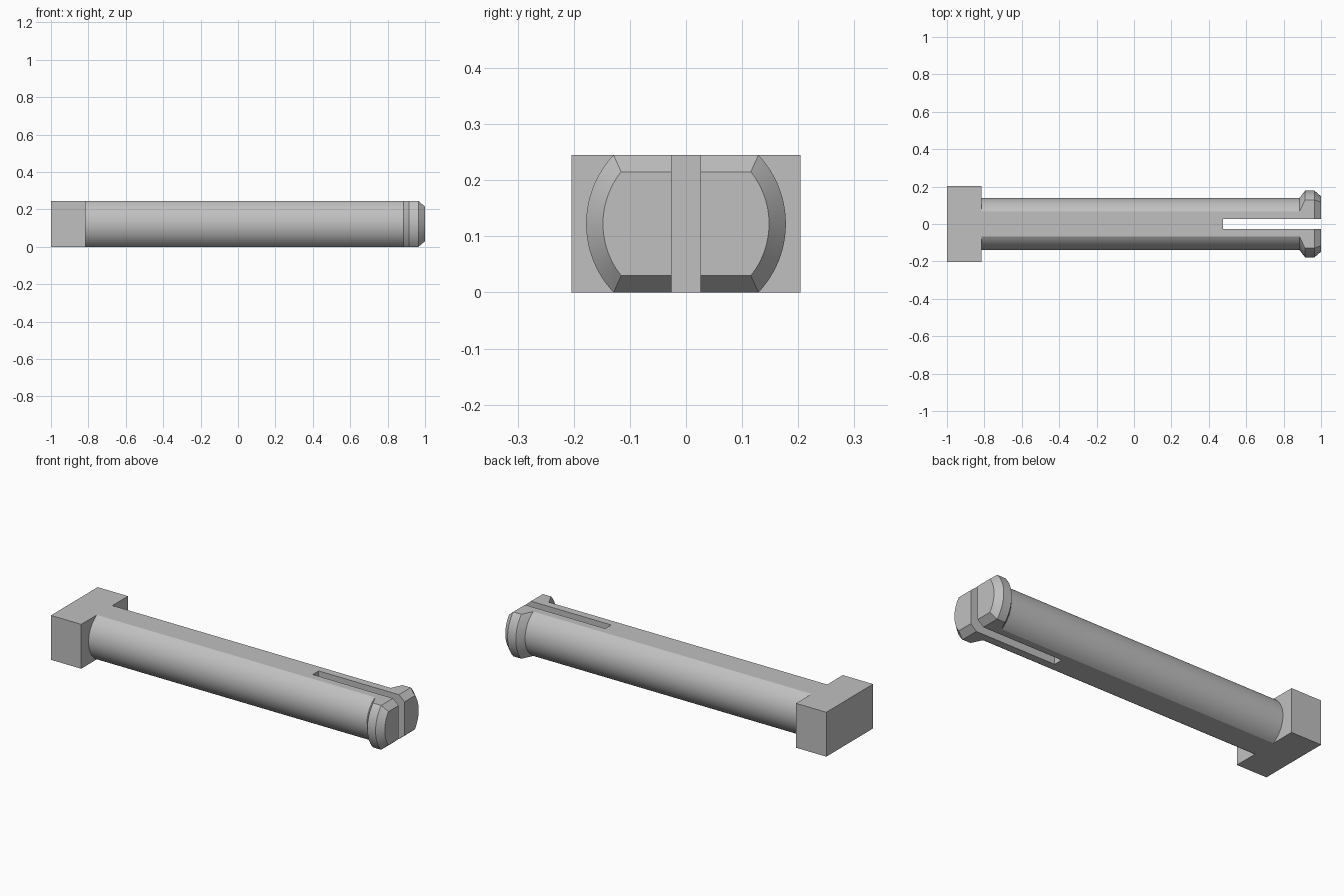
import bpy
import bmesh
from math import asin, sin, cos

if "Cube" in bpy.data.objects:
    bpy.data.objects.remove(bpy.data.objects["Cube"], do_unlink=True)

HALF = 0.1225      # half the height of the flattened pin
HEAD_X = -0.815    # where the head meets the shaft
ARC = 24           # segments in each rounded side

grey = bpy.data.materials.new("plain grey")
grey.use_nodes = True
colour = (0.53, 0.53, 0.53, 1)
grey.diffuse_color = colour
grey.node_tree.nodes["Principled BSDF"].inputs["Base Color"].default_value = colour


def make_object(name, bm, material=None):
    bmesh.ops.recalc_face_normals(bm, faces=bm.faces)
    mesh = bpy.data.meshes.new(name)
    bm.to_mesh(mesh)
    bm.free()
    obj = bpy.data.objects.new(name, mesh)
    bpy.context.collection.objects.link(obj)
    if material:
        mesh.materials.append(material)
    return obj


def box(name, x0, x1, half_y, z0, z1, material=None):
    bm = bmesh.new()
    bmesh.ops.create_cube(bm, size=1)
    for v in bm.verts:
        v.co = (x1 if v.co.x > 0 else x0,
                half_y if v.co.y > 0 else -half_y,
                z1 if v.co.z > 0 else z0)
    return make_object(name, bm, material)


def section(bm, x, radius, half):
    """Circle with its top and bottom cut flat."""
    limit = asin(half / radius)
    ring = []
    for side in (1, -1):
        for i in range(ARC + 1):
            a = side * limit * (2 * i / ARC - 1)
            z = side * half * (1 if i == ARC else -1) if i in (0, ARC) else radius * sin(a)
            ring.append(bm.verts.new((x, side * radius * cos(a), HALF + z)))
    return ring


# Shaft with barbed, chamfered tip, lofted through sections of x, radius, half height
stations = [(HEAD_X, 0.14, HALF), (0.885, 0.14, HALF), (0.915, 0.178, HALF),
            (0.965, 0.178, HALF), (1.0, 0.148, 0.0925)]
bm = bmesh.new()
rings = [section(bm, *s) for s in stations]
for a, b in zip(rings, rings[1:]):
    for i in range(len(a)):
        j = (i + 1) % len(a)
        bm.faces.new((a[i], a[j], b[j], b[i]))
bm.faces.new(rings[0])
bm.faces.new(rings[-1])
shaft = make_object("split_shaft", bm, grey)

# Slot that splits the tip into two prongs
cutter = box("slot_cutter", 0.475, 1.1, 0.026, -0.1, 0.4)
cutter.hide_render = True
cut = shaft.modifiers.new("slot", 'BOOLEAN')
cut.operation = 'DIFFERENCE'
cut.solver = 'EXACT'
cut.object = cutter
bpy.context.view_layer.objects.active = shaft
shaft.select_set(True)
bpy.ops.object.modifier_apply(modifier=cut.name)
bpy.data.objects.remove(cutter, do_unlink=True)
bpy.ops.object.shade_smooth_by_angle(angle=0.35)

# Rectangular head
box("head", -1.0, HEAD_X, 0.204, 0.0, 2 * HALF, grey)
